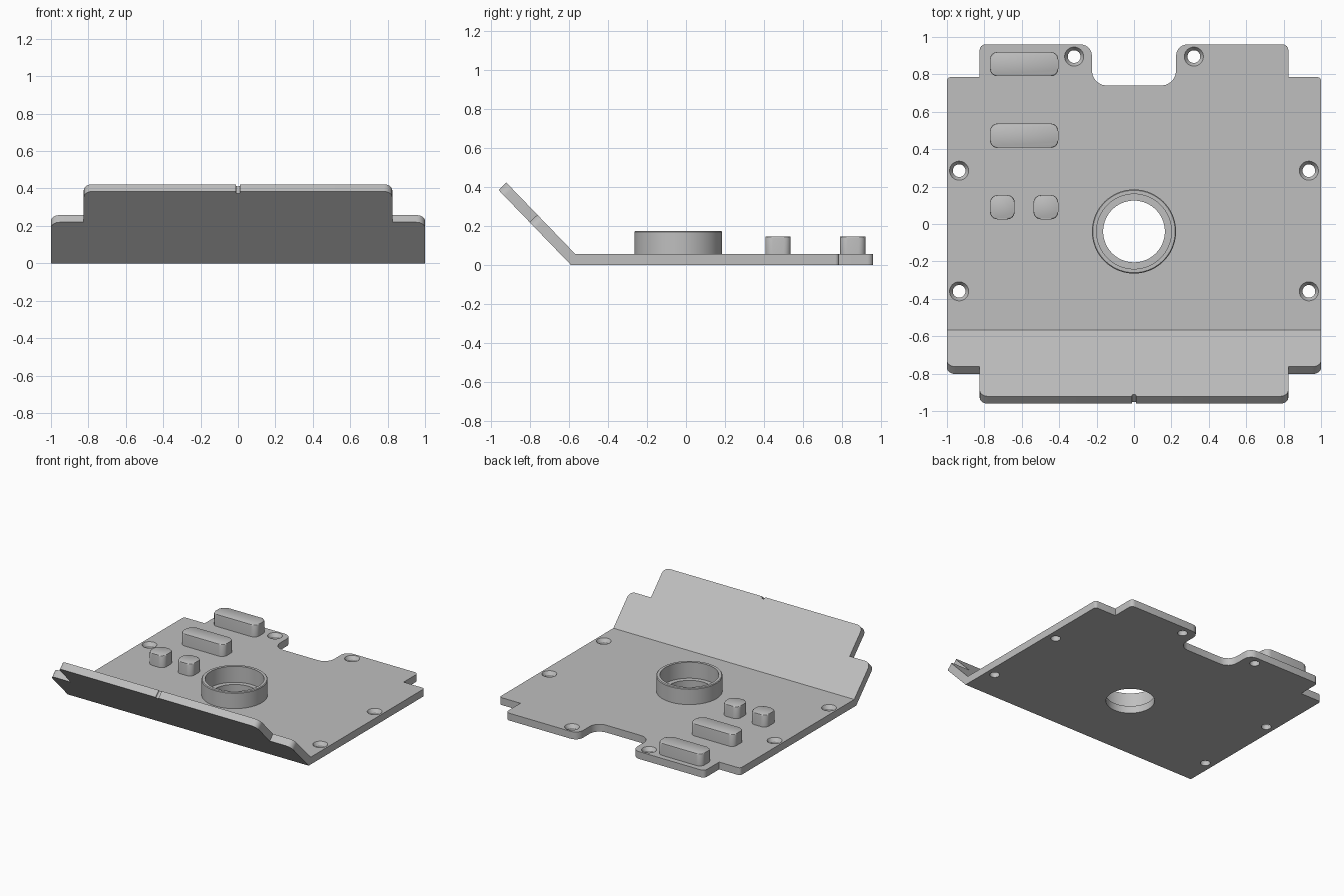
import bpy, bmesh, math
from mathutils import Vector

cube = bpy.data.objects.get("Cube")
if cube:
    bpy.data.objects.remove(cube, do_unlink=True)

grey = bpy.data.materials.new("plain grey")
grey.use_nodes = True
colour = (0.52, 0.52, 0.52, 1)
grey.diffuse_color = colour
grey.node_tree.nodes["Principled BSDF"].inputs["Base Color"].default_value = colour

T = 0.055                   # sheet thickness
BEND_Y = -0.59              # bend line on the underside
ANGLE = math.radians(46)    # flange tilt
MITRE = T * math.tan(ANGLE / 2)


def rounded(corners, steps=6):
    """Outline from (x, y, radius) corners, with each corner turned into an arc."""
    out = []
    for i, (x, y, r) in enumerate(corners):
        p = Vector((x, y))
        if r == 0:
            out.append(p)
            continue
        a = (Vector(corners[i - 1][:2]) - p).normalized()
        b = (Vector(corners[(i + 1) % len(corners)][:2]) - p).normalized()
        centre = p + (a + b) * r
        for k in range(steps + 1):
            t = k / steps * math.pi / 2
            out.append(centre - b * r * math.cos(t) - a * r * math.sin(t))
    return out


def mirrored(half):
    return half + [(-x, y, r) for x, y, r in reversed(half)]


def prism(bm, points, place, z0, z1, open_end=False):
    """Extrude an outline; open_end leaves out the side from last to first point."""
    low = [bm.verts.new(place(p, z0)) for p in points]
    high = [bm.verts.new(place(p, z1)) for p in points]
    bm.faces.new(low[::-1])
    bm.faces.new(high)
    n = len(points)
    for i in range(n - open_end):
        j = (i + 1) % n
        bm.faces.new((low[i], low[j], high[j], high[i]))


def lathe(bm, profile, x, y, steps, closed=False):
    verts = [bm.verts.new((x + r, y, z)) for r, z in profile]
    pairs = list(zip(verts, verts[1:]))
    if closed:
        pairs.append((verts[-1], verts[0]))
    edges = [bm.edges.new(p) for p in pairs]
    bmesh.ops.spin(bm, geom=verts + edges, cent=(x, y, 0), axis=(0, 0, 1),
                   angle=2 * math.pi, steps=steps, use_merge=True)


def finish(name, bm):
    bmesh.ops.remove_doubles(bm, verts=bm.verts, dist=0.0001)
    bmesh.ops.recalc_face_normals(bm, faces=bm.faces)
    mesh = bpy.data.meshes.new(name)
    bm.to_mesh(mesh)
    bm.free()
    mesh.materials.append(grey)
    obj = bpy.data.objects.new(name, mesh)
    bpy.context.collection.objects.link(obj)
    return obj


def smooth(obj):
    bpy.ops.object.select_all(action='DESELECT')
    obj.select_set(True)
    bpy.context.view_layer.objects.active = obj
    bpy.ops.object.shade_smooth_by_angle(angle=math.radians(32))


def on_plate(p, z):
    shift = MITRE * z / T if abs(p.y - BEND_Y) < 1e-5 else 0
    return (p.x, p.y + shift, z)


def on_flange(p, z):
    s = p.y + (MITRE * z / T if p.y < 1e-5 else 0)
    return (p.x, BEND_Y - s * math.cos(ANGLE) + z * math.sin(ANGLE),
            s * math.sin(ANGLE) + z * math.cos(ANGLE))


# Bent sheet: flat plate and tilted front flange in one solid
bm = bmesh.new()
plate = mirrored([(1, BEND_Y, 0), (1, 0.785, 0.02), (0.825, 0.785, 0),
                  (0.825, 0.96, 0.03), (0.225, 0.96, 0.06), (0.225, 0.74, 0.08)])
prism(bm, rounded(plate), on_plate, 0, T, True)
flange = mirrored([(1, 0, 0), (1, 0.305, 0.045), (0.825, 0.305, 0),
                   (0.825, 0.534, 0.045), (0.012, 0.534, 0), (0.012, 0.519, 0.01)])
prism(bm, rounded(flange), on_flange, 0, T, True)
sheet = finish("bent_plate", bm)

# Countersunk screw holes and the central opening
bm = bmesh.new()
for side in (-1, 1):
    for x, y in ((0.935, 0.285), (0.935, -0.36), (0.32, 0.895)):
        lathe(bm, [(0, -0.1), (0.034, -0.1), (0.034, 0.03), (0.051, T),
                   (0.051, 0.1), (0, 0.1)], side * x, y, 32)
lathe(bm, [(0, -0.1), (0.165, -0.1), (0.165, 0.1), (0, 0.1)], 0, -0.04, 72)
cutter = finish("hole_cutter", bm)
cutter.hide_render = True
cut = sheet.modifiers.new("holes", 'BOOLEAN')
cut.operation = 'DIFFERENCE'
cut.solver = 'EXACT'
cut.object = cutter
bpy.context.view_layer.update()
graph = bpy.context.evaluated_depsgraph_get()
sheet_mesh = bpy.data.meshes.new_from_object(sheet.evaluated_get(graph))
sheet.modifiers.clear()
sheet.data = sheet_mesh
bpy.data.objects.remove(cutter, do_unlink=True)
smooth(sheet)

# Raised collar around the opening
bm = bmesh.new()
lathe(bm, [(0.2, 0.045), (0.225, 0.045), (0.225, 0.17), (0.22, 0.175),
           (0.2, 0.175)], 0, -0.04, 72, closed=True)
smooth(finish("collar", bm))

# Raised pads
pads = {"back_pad": (-0.77, -0.405, 0.79, 0.92),
        "middle_pad": (-0.77, -0.405, 0.407, 0.537),
        "right_button": (-0.77, -0.638, 0.025, 0.155),
        "left_button": (-0.537, -0.405, 0.025, 0.155)}
for name, (x0, x1, y0, y1) in pads.items():
    r = 0.04
    bm = bmesh.new()
    prism(bm, rounded([(x0, y0, r), (x1, y0, r), (x1, y1, r), (x0, y1, r)]),
          lambda p, z: (p.x, p.y, z), 0.045, 0.145)
    rim = [e for e in bm.edges if all(v.co.z > 0.14 for v in e.verts)]
    bmesh.ops.bevel(bm, geom=rim, offset=0.008, segments=2, affect='EDGES', profile=0.5)
    smooth(finish(name, bm))
